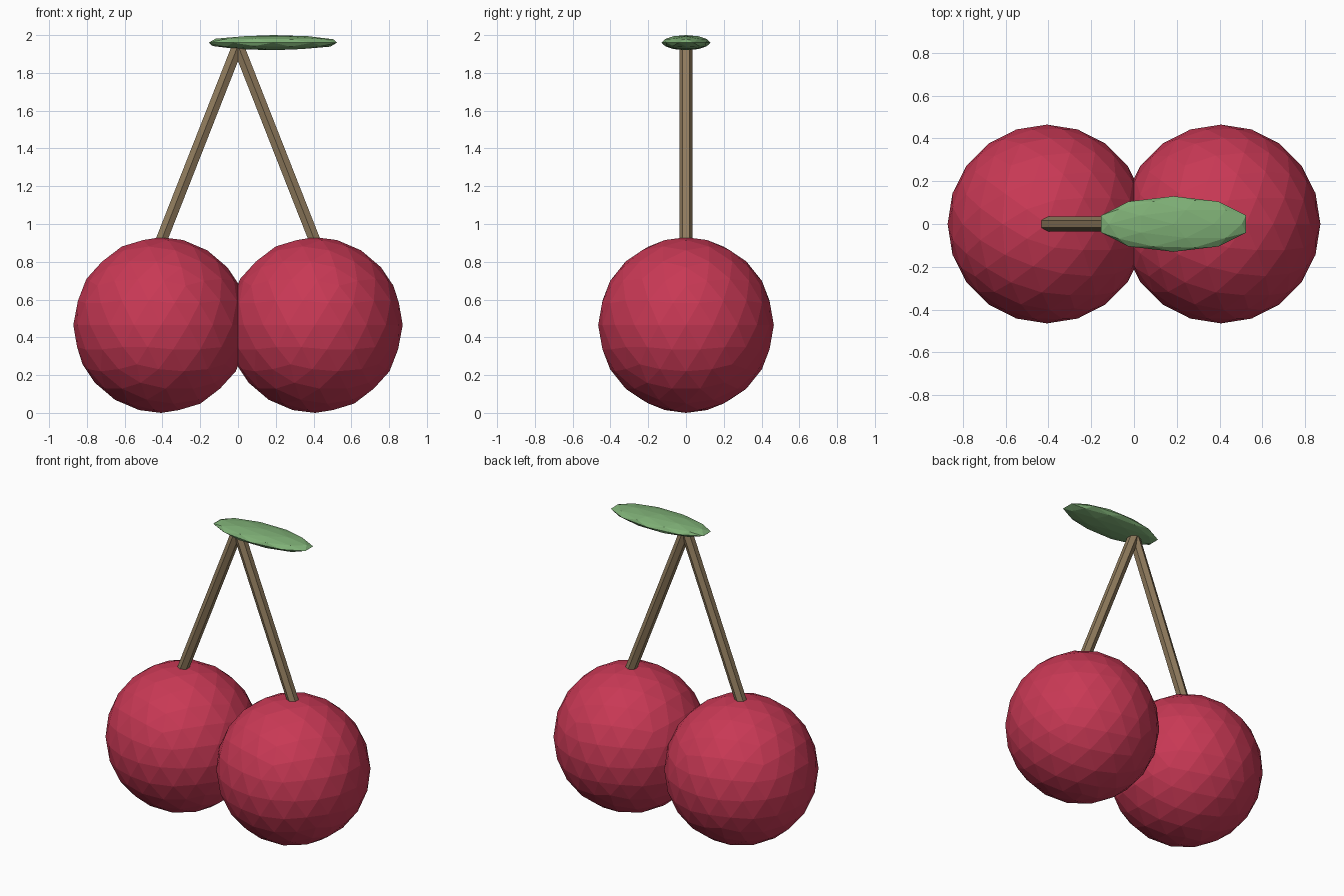
import bpy
from mathutils import Vector

cube = bpy.data.objects.get("Cube")
if cube:
    bpy.data.objects.remove(cube, do_unlink=True)


def make_material(name, rgb):
    mat = bpy.data.materials.new(name)
    mat.use_nodes = True
    mat.diffuse_color = (*rgb, 1)
    mat.node_tree.nodes["Principled BSDF"].inputs["Base Color"].default_value = (*rgb, 1)
    return mat


red = make_material("cherry red", (0.58, 0.04, 0.09))
brown = make_material("stem brown", (0.28, 0.20, 0.11))
green = make_material("leaf green", (0.21, 0.43, 0.18))


def finish(name, mat):
    obj = bpy.context.object
    obj.name = obj.data.name = name
    obj.data.materials.append(mat)
    return obj


def ball(name, mat, subdivisions, centre, radii):
    bpy.ops.mesh.primitive_ico_sphere_add(subdivisions=subdivisions, radius=1, location=centre)
    obj = finish(name, mat)
    obj.scale = radii
    return obj


def rod(name, mat, start, end, radius):
    start, end = Vector(start), Vector(end)
    axis = end - start
    bpy.ops.mesh.primitive_cylinder_add(vertices=6, radius=radius, depth=axis.length,
                                        location=(start + end) / 2)
    obj = finish(name, mat)
    # Tilt about y only, so two edges of the hexagon face front and back
    obj.rotation_euler.y = Vector((0, 0, 1)).angle(axis) * (1 if axis.x > 0 else -1)
    return obj


# Two faceted cherries that touch in the middle, each with a straight stem
R = 0.465
for side, sign in (("right", -1), ("left", 1)):
    ball(f"{side}_cherry", red, 3, (sign * 0.407, 0, R), (R, R, R))
    rod(f"{side}_stem", brown, (sign * 0.415, 0, 0.89), (0, 0, 1.945), 0.035)

# Flattened leaf on top, reaching out to the left
ball("leaf", green, 2, (0.185, 0, 1.96), (0.357, 0.13, 0.04))
